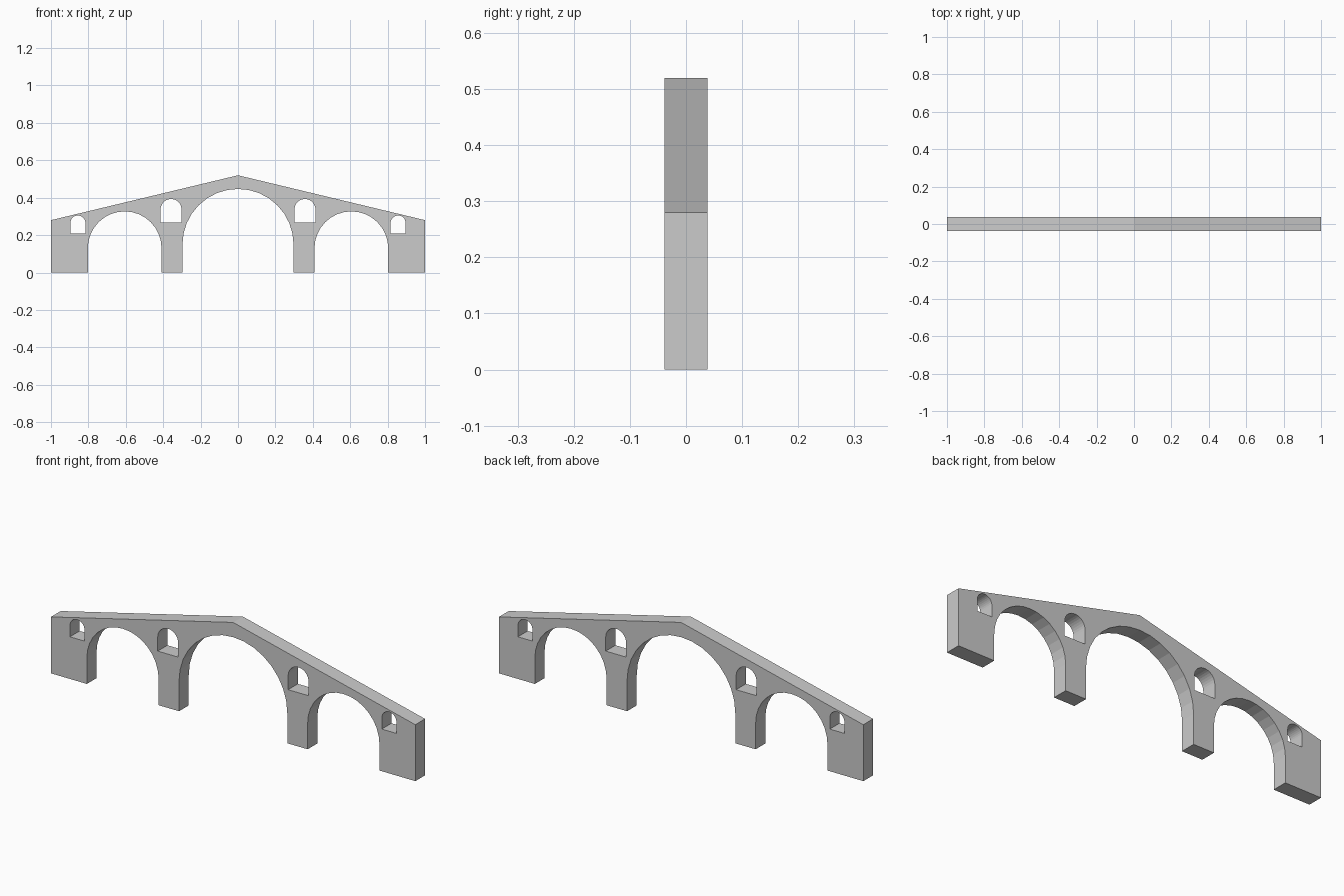
import bpy, bmesh
from math import pi, sin, cos, radians
from mathutils import Matrix

if "Cube" in bpy.data.objects:
    bpy.data.objects.remove(bpy.data.objects["Cube"])

HALF_THICK = 0.038


def arc(cx, spring, r, n=16):
    """Half-circle points running from the left springing to the right one."""
    return [(cx - r * cos(pi * i / n), spring + r * sin(pi * i / n)) for i in range(n + 1)]


def arch(cx, spring, r):
    """Open arch standing on the ground."""
    return [(cx - r, 0)] + arc(cx, spring, r) + [(cx + r, 0)]


def window(cx, sill, spring, r):
    """Closed round-topped opening."""
    return [(cx - r, sill)] + arc(cx, spring, r) + [(cx + r, sill)]


# Wall outline: three arches along the bottom, peaked roadway on top
outline = [(-1, 0)]
for cx, spring, r in ((-0.606, 0.13, 0.197), (0, 0.15, 0.297), (0.606, 0.13, 0.197)):
    outline += arch(cx, spring, r)
outline += [(1, 0), (1, 0.28), (0, 0.52), (-1, 0.28)]

# Relief openings, mirrored left and right
loops = [outline]
for s in (-1, 1):
    loops.append(window(s * 0.358, 0.267, 0.337, 0.056))
    loops.append(window(s * 0.856, 0.209, 0.265, 0.040))

# Filled profile extruded to the bridge width
curve = bpy.data.curves.new("bridge_profile", 'CURVE')
curve.dimensions = '2D'
curve.fill_mode = 'BOTH'
curve.extrude = HALF_THICK
for pts in loops:
    spline = curve.splines.new('POLY')
    spline.points.add(len(pts) - 1)
    for p, (x, z) in zip(spline.points, pts):
        p.co = (x, z, 0, 1)
    spline.use_cyclic_u = True
profile = bpy.data.objects.new("bridge_profile", curve)
bpy.context.collection.objects.link(profile)
mesh = bpy.data.meshes.new_from_object(profile.evaluated_get(bpy.context.evaluated_depsgraph_get()))
bpy.data.objects.remove(profile)

# Weld, stand upright and clean the mesh
bm = bmesh.new()
bm.from_mesh(mesh)
bmesh.ops.remove_doubles(bm, verts=bm.verts, dist=1e-5)
bmesh.ops.transform(bm, matrix=Matrix.Rotation(radians(90), 4, 'X'), verts=bm.verts)
bmesh.ops.recalc_face_normals(bm, faces=bm.faces)
for f in bm.faces:
    f.smooth = False
bm.to_mesh(mesh)
bm.free()
mesh.name = "arched_bridge"
bridge = bpy.data.objects.new("arched_bridge", mesh)
bpy.context.collection.objects.link(bridge)
